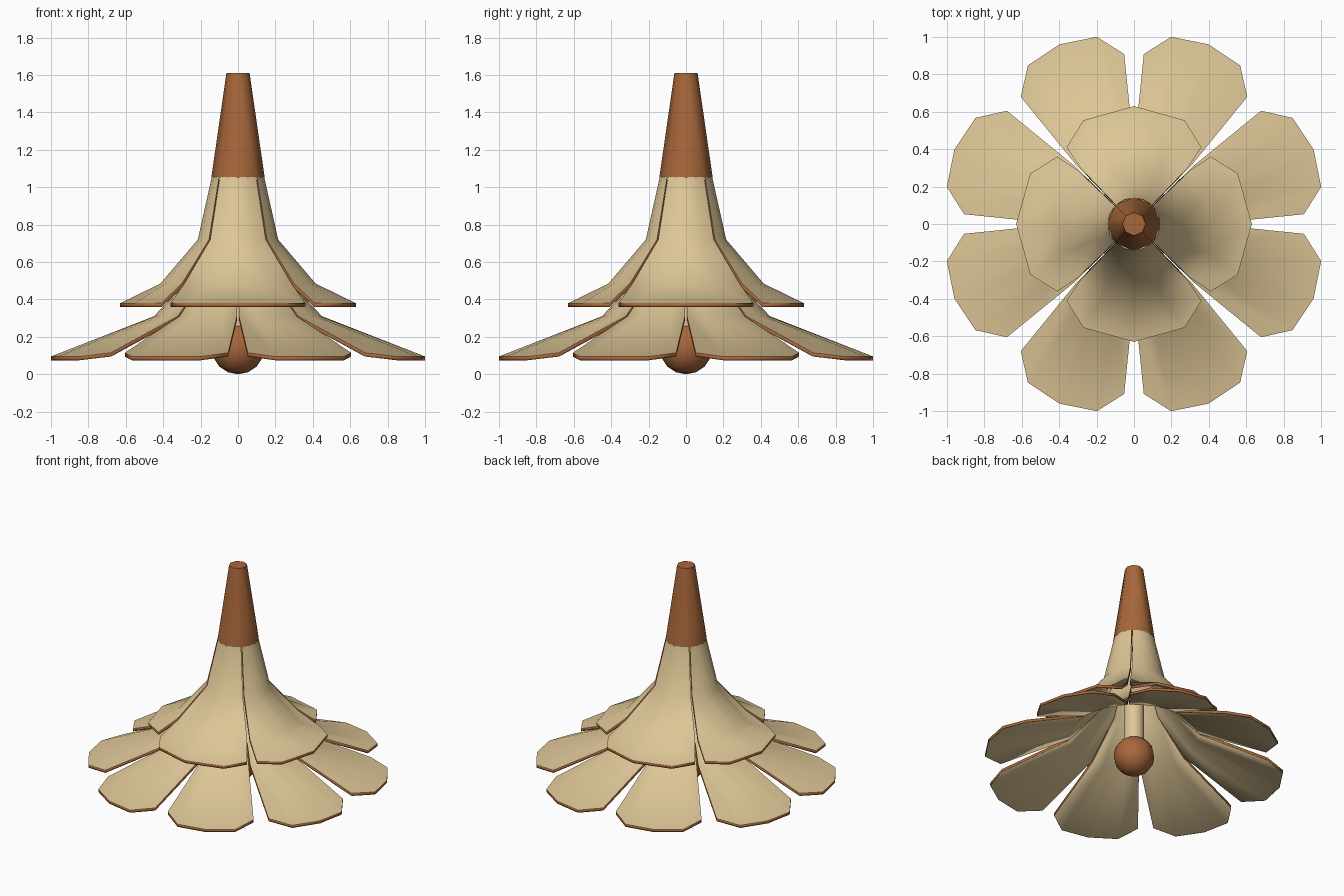
import bpy, bmesh, math

if "Cube" in bpy.data.objects:
    bpy.data.objects.remove(bpy.data.objects["Cube"])


def material(name, rgb):
    m = bpy.data.materials.new(name)
    m.diffuse_color = (*rgb, 1)
    m.use_nodes = True
    m.node_tree.nodes["Principled BSDF"].inputs["Base Color"].default_value = m.diffuse_color
    return m


CREAM = material("cream", (0.73, 0.57, 0.31))
BROWN = material("brown", (0.39, 0.135, 0.042))


def finish(obj, angle):
    bpy.ops.object.select_all(action='DESELECT')
    obj.select_set(True)
    bpy.context.view_layer.objects.active = obj
    bpy.ops.object.shade_smooth_by_angle(angle=math.radians(angle))


def petal(name, heading, rows, half, tip, border):
    """Curved petal: rows of (radius, z), then a tip row of (radius, z, angle)."""
    bm = bmesh.new()
    grid = []
    for r, z in rows:
        grid.append([(r, z, half * k / 2) for k in (-2, -1, 0, 1, 2)])
    grid.append([(r, z, -a) for r, z, a in reversed(tip[1:])] + tip)
    vs = [[bm.verts.new((r * math.cos(math.radians(heading + a)),
                         r * math.sin(math.radians(heading + a)), z))
           for r, z, a in row] for row in grid]
    for i in range(len(vs) - 1):
        for j in range(4):
            bm.faces.new((vs[i][j], vs[i + 1][j], vs[i + 1][j + 1], vs[i][j + 1]))
    # brown border band, left cream where the petal joins the stem
    ring = bmesh.ops.inset_region(bm, faces=bm.faces[:], thickness=border,
                                  use_boundary=True, use_even_offset=True)
    for f in ring["faces"]:
        if f.calc_center_median().z < rows[0][1] - 0.05:
            f.material_index = 1
    me = bpy.data.meshes.new(name)
    bm.to_mesh(me)
    bm.free()
    me.materials.append(CREAM)
    me.materials.append(BROWN)
    obj = bpy.data.objects.new(name, me)
    bpy.context.collection.objects.link(obj)
    finish(obj, 35)
    mod = obj.modifiers.new("thickness", 'SOLIDIFY')
    mod.thickness = 0.02
    mod.offset = -1
    mod.material_offset_rim = 1


# four upper petals forming the bell
for k in range(4):
    petal(f"upper_petal_{k + 1}", 90 * k,
          [(0.14, 1.055), (0.215, 0.72), (0.415, 0.485)], 43.7,
          [(0.63, 0.38, 0), (0.617, 0.38, 26), (0.546, 0.38, 41.3)], 0.028)

# eight lower petals forming the skirt
for k in range(8):
    petal(f"lower_petal_{k + 1}", 22.5 + 45 * k,
          [(0.12, 0.82), (0.22, 0.55), (0.45, 0.31)], 21.8,
          [(1.04, 0.095, 0), (1.02, 0.095, 11.3), (0.91, 0.115, 19.2)], 0.03)

# tapered stem on top
bpy.ops.mesh.primitive_cone_add(vertices=8, radius1=0.143, radius2=0.062, depth=0.56,
                                location=(0, 0, 1.33), rotation=(0, 0, 0))
stem = bpy.context.object
stem.name = "stem"
stem.data.materials.append(BROWN)
finish(stem, 50)

# inner column holding the ball
bpy.ops.mesh.primitive_cylinder_add(vertices=12, radius=0.07, depth=0.9,
                                    location=(0, 0, 0.65))
column = bpy.context.object
column.name = "inner_column"
column.data.materials.append(CREAM)
finish(column, 40)

# ball hanging at the bottom
bpy.ops.mesh.primitive_uv_sphere_add(segments=12, ring_count=8, radius=0.14,
                                     location=(0, 0, 0.14))
ball = bpy.context.object
ball.name = "ball"
ball.data.materials.append(BROWN)
finish(ball, 50)
